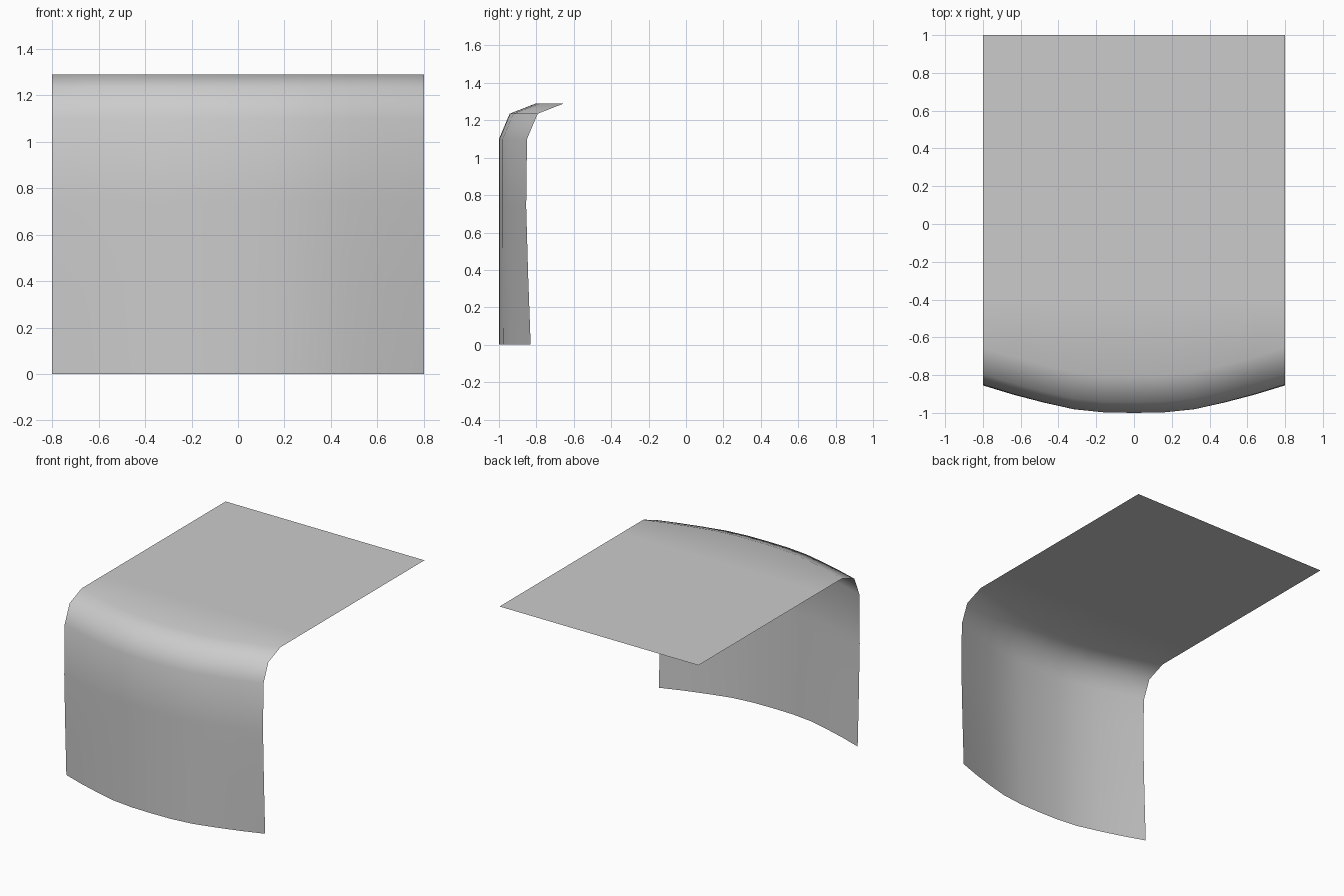
import bpy, bmesh

if "Cube" in bpy.data.objects:
    bpy.data.objects.remove(bpy.data.objects["Cube"])

# Bowed front: setback behind y=-1 for columns spaced 0.16 out from the centre
bow = [0.0, 0.003, 0.02, 0.057, 0.10, 0.15]

# Side profile on the centre line: (y, z, bow strength)
profile = [(-1.0, 0.0, 1.13), (-1.0, 0.37, 1.04), (-1.0, 0.74, 0.97),
           (-1.0, 1.10, 1.0), (-0.943, 1.235, 1.0), (-0.803, 1.29, 1.0),
           (-0.40, 1.29, 0.0), (0.3, 1.29, 0.0), (1.0, 1.29, 0.0)]

# Curved sheet: sweep the profile across x, following the bow
bm = bmesh.new()
rows = []
for y, z, k in profile:
    rows.append([bm.verts.new((i * 0.16, y + bow[abs(i)] * k, z))
                 for i in range(-5, 6)])
for a, b in zip(rows, rows[1:]):
    for i in range(10):
        face = bm.faces.new((a[i], a[i + 1], b[i + 1], b[i]))
        face.smooth = True

mesh = bpy.data.meshes.new("curved_cover_sheet")
bm.to_mesh(mesh)
bm.free()
sheet = bpy.data.objects.new("curved_cover_sheet", mesh)
bpy.context.collection.objects.link(sheet)
